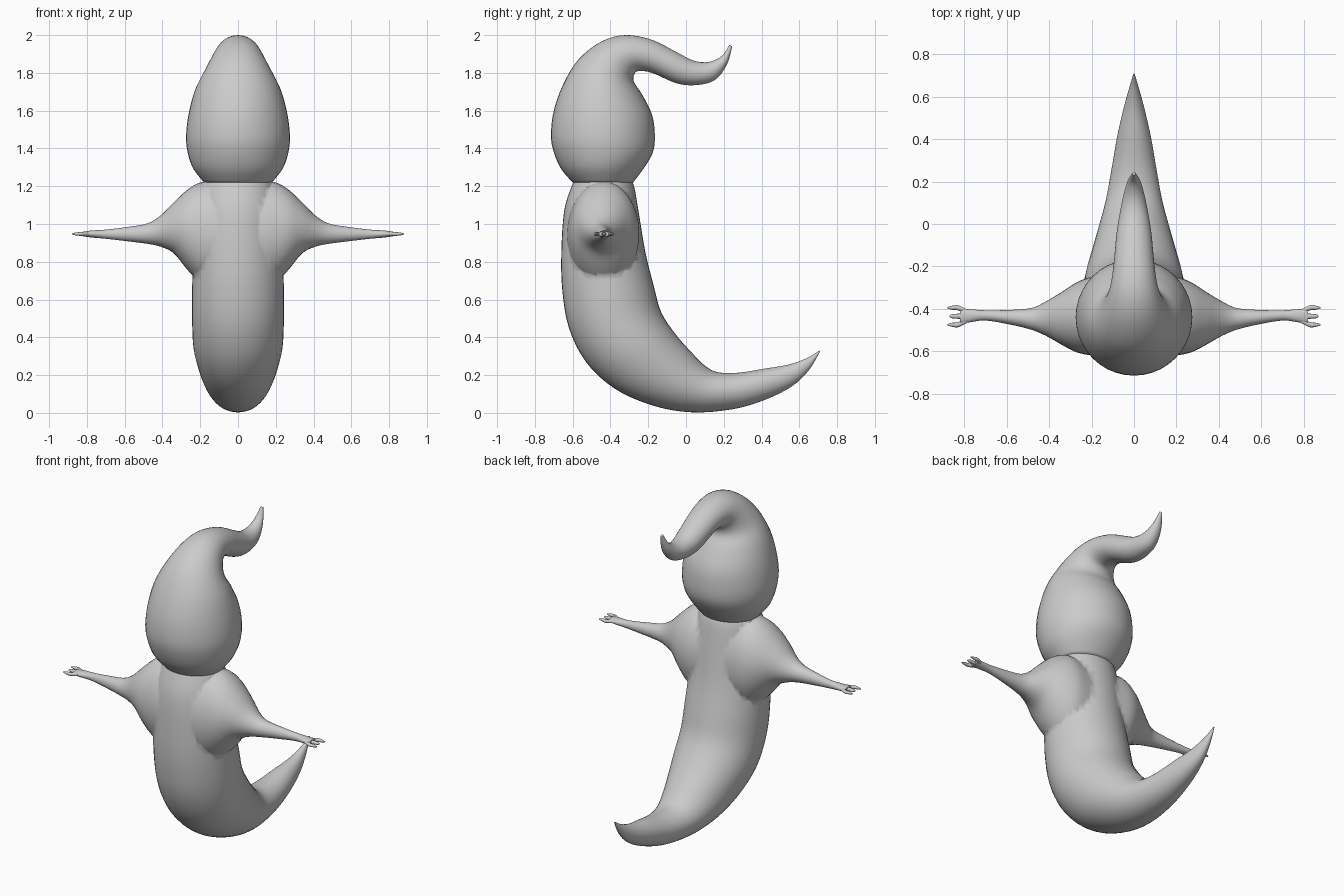
import bpy, bmesh, math
from mathutils import Vector

if "Cube" in bpy.data.objects:
    bpy.data.objects.remove(bpy.data.objects["Cube"])


def catmull(p0, p1, p2, p3, t):
    return [0.5 * (2*b + (c-a)*t + (2*a - 5*b + 4*c - d)*t*t + (3*b - a - 3*c + d)*t**3)
            for a, b, c, d in zip(p0, p1, p2, p3)]


def loft(name, rings, sides=40, steps=4, cap_start=True):
    """Smooth skin through elliptical rings given as (centre, half axis, half axis)."""
    keys = [[*c, *u, *v] for c, u, v in rings]
    dense = []
    for i in range(len(keys) - 1):
        a, d = keys[max(i-1, 0)], keys[min(i+2, len(keys)-1)]
        dense += [catmull(a, keys[i], keys[i+1], d, s/steps) for s in range(steps)]
    dense.append(keys[-1])
    bm = bmesh.new()
    loops = []
    for k in dense:
        c, u, v = Vector(k[:3]), Vector(k[3:6]), Vector(k[6:])
        loops.append([bm.verts.new(c + u*math.cos(t) + v*math.sin(t))
                      for t in (2*math.pi*j/sides for j in range(sides))])
    for a, b in zip(loops, loops[1:]):
        for j in range(sides):
            n = (j+1) % sides
            bm.faces.new((a[j], a[n], b[n], b[j]))
    if cap_start:
        bm.faces.new(loops[0][::-1])
    bm.faces.new(loops[-1])
    bmesh.ops.recalc_face_normals(bm, faces=bm.faces)
    if not cap_start and sum((f.normal.dot(f.calc_center_median() - Vector(rings[0][0]))
                              for f in bm.faces)) < 0:
        bmesh.ops.reverse_faces(bm, faces=bm.faces)
    me = bpy.data.meshes.new(name)
    bm.to_mesh(me)
    bm.free()
    ob = bpy.data.objects.new(name, me)
    bpy.context.collection.objects.link(ob)
    return ob


def profile_rings(rows):
    """Rows: front y, z, back y, z, half width."""
    return [(Vector((0, (fy+by)/2, (fz+bz)/2)), Vector((0, (fy-by)/2, (fz-bz)/2)),
             Vector((w, 0, 0))) for fy, fz, by, bz, w in rows]


def arm_rings(rows):
    """Rows: x, top z, bottom z, front y, back y."""
    return [(Vector((x, (f+b)/2, (t+o)/2)), Vector((0, (b-f)/2, 0)),
             Vector((0, 0, (t-o)/2))) for x, t, o, f, b in rows]


def apply_mod(ob, kind, **props):
    m = ob.modifiers.new(kind.title(), kind)
    for k, v in props.items():
        setattr(m, k, v)
    bpy.context.view_layer.objects.active = ob
    bpy.ops.object.modifier_apply(modifier=m.name)


def smooth(ob):
    bpy.ops.object.select_all(action='DESELECT')
    ob.select_set(True)
    bpy.context.view_layer.objects.active = ob
    bpy.ops.object.shade_smooth_by_angle(angle=math.radians(60))


# Body sweeping down into the tail
body = loft("body", profile_rings([
    (-.58, 1.25, -.30, 1.25, .165), (-.605, 1.20, -.275, 1.20, .19),
    (-.645, 1.07, -.25, 1.06, .22), (-.66, .85, -.215, .85, .235),
    (-.655, .65, -.17, .67, .243), (-.62, .45, -.13, .53, .243),
    (-.53, .27, -.05, .41, .235), (-.38, .13, .03, .32, .205),
    (-.18, .04, .10, .25, .17), (.03, .003, .17, .215, .135),
    (.25, .02, .28, .213, .105), (.42, .07, .42, .235, .078),
    (.56, .14, .54, .255, .048), (.65, .225, .64, .29, .022),
    (.71, .325, .705, .33, .003)]))

# Head with the curled tip
head = loft("head", profile_rings([
    (-.60, 1.22, -.28, 1.22, .18), (-.66, 1.29, -.22, 1.30, .238),
    (-.70, 1.38, -.175, 1.38, .267), (-.715, 1.47, -.165, 1.47, .275),
    (-.70, 1.60, -.18, 1.58, .26), (-.65, 1.74, -.235, 1.69, .225),
    (-.57, 1.87, -.275, 1.75, .175), (-.45, 1.965, -.275, 1.79, .135),
    (-.32, 2.0, -.25, 1.81, .11), (-.18, 1.975, -.18, 1.80, .095),
    (-.05, 1.91, -.05, 1.745, .083), (.04, 1.865, .05, 1.735, .068),
    (.12, 1.858, .15, 1.76, .05), (.19, 1.89, .215, 1.84, .03),
    (.23, 1.95, .245, 1.94, .008)]))

# Arms flaring out of the shoulders
arms = loft("arms", arm_rings([
    (0, 1.22, .66, -.63, -.26), (.12, 1.225, .66, -.63, -.25),
    (.20, 1.22, .69, -.62, -.25), (.27, 1.18, .76, -.605, -.275),
    (.34, 1.115, .845, -.57, -.32), (.41, 1.045, .88, -.53, -.362),
    (.48, 1.003, .895, -.50, -.395), (.58, .985, .908, -.475, -.405),
    (.70, .97, .922, -.455, -.407), (.77, .966, .928, -.463, -.402),
    (.82, .96, .935, -.47, -.40)]), sides=32, cap_start=False)
apply_mod(arms, 'MIRROR', use_axis=(True, False, False))
apply_mod(body, 'BOOLEAN', operation='UNION', object=arms, solver='EXACT')
bpy.data.objects.remove(arms)

# Three pointed fingers on each hand
for i, (y0, y1, tip) in enumerate([(-.415, -.395, .88), (-.435, -.435, .87), (-.455, -.475, .88)]):
    finger = loft(f"finger_{i+1}", arm_rings([
        (.79, .957, .937, y0-.013, y0+.013), (.83, .957, .937, y1-.012, y1+.012),
        (.86, .955, .94, y1-.009, y1+.009), (tip, .95, .945, y1-.003, y1+.003)]), sides=12)
    apply_mod(finger, 'MIRROR', use_axis=(True, False, False))
    smooth(finger)

smooth(body)
smooth(head)
